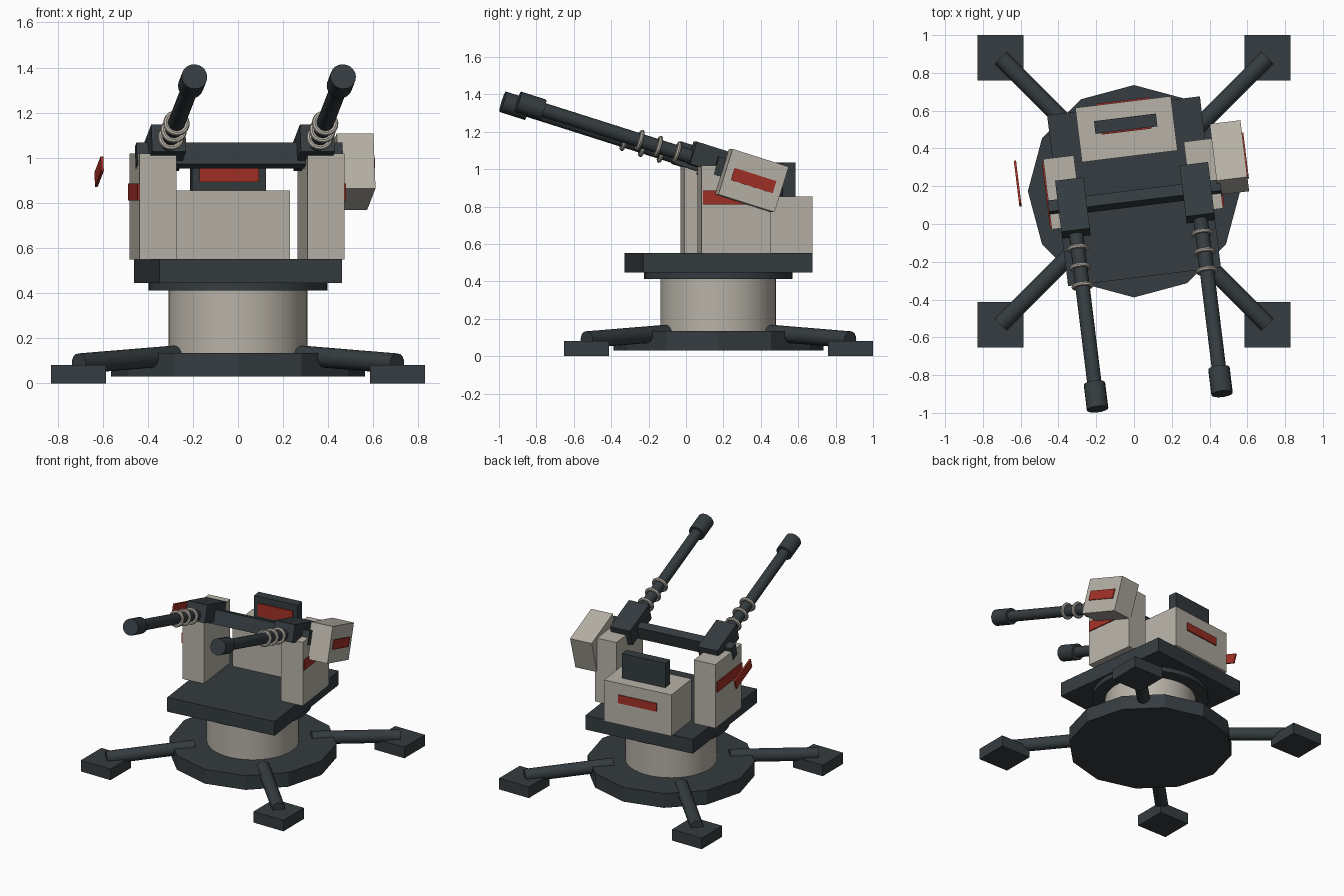
import bpy, bmesh
from math import radians, pi
from mathutils import Matrix, Vector

if "Cube" in bpy.data.objects:
    bpy.data.objects.remove(bpy.data.objects["Cube"])

def material(name, rgb):
    m = bpy.data.materials.new(name)
    m.diffuse_color = (*rgb, 1)
    m.use_nodes = True
    m.node_tree.nodes["Principled BSDF"].inputs["Base Color"].default_value = m.diffuse_color
    return m

DARK = material("dark_metal", (0.035, 0.045, 0.05))
PALE = material("pale_paint", (0.48, 0.45, 0.39))
RED = material("red_accent", (0.36, 0.03, 0.02))

CY = 0.1735
WORLD = Matrix.Translation((0, CY, 0))
HEAD = WORLD @ Matrix.Rotation(radians(7), 4, 'Z')               # yawed upper part
GUN = HEAD @ Matrix.Translation((0, -0.04, 1.019)) @ Matrix.Rotation(radians(-17.5), 4, 'X')

def finish(name, bm, mat, frame, smooth=False):
    bmesh.ops.recalc_face_normals(bm, faces=bm.faces)
    me = bpy.data.meshes.new(name)
    bm.to_mesh(me)
    bm.free()
    me.materials.append(mat)
    ob = bpy.data.objects.new(name, me)
    bpy.context.collection.objects.link(ob)
    ob.matrix_world = frame
    if smooth:
        bpy.ops.object.select_all(action='DESELECT')
        ob.select_set(True)
        bpy.context.view_layer.objects.active = ob
        bpy.ops.object.shade_smooth_by_angle(angle=radians(35))
    return ob

def box(name, center, size, mat, frame):
    bm = bmesh.new()
    bmesh.ops.create_cube(bm, size=1, matrix=Matrix.Translation(center) @ Matrix.Diagonal((*size, 1)))
    return finish(name, bm, mat, frame)

def rod(name, a, b, r, mat, frame, sides=24, smooth=True):
    a, b = Vector(a), Vector(b)
    d = b - a
    m = Matrix.Translation((a + b) / 2) @ d.to_track_quat('Z', 'Y').to_matrix().to_4x4()
    bm = bmesh.new()
    bmesh.ops.create_cone(bm, cap_ends=True, segments=sides, radius1=r, radius2=r,
                          depth=d.length, matrix=m)
    return finish(name, bm, mat, frame, smooth)

def ring(name, center, major, minor, mat, frame):
    # circular section swept around the y axis
    bm = bmesh.new()
    verts = bmesh.ops.create_circle(bm, segments=8, radius=minor,
                                    matrix=Matrix.Translation((major, 0, 0)))["verts"]
    bmesh.ops.spin(bm, geom=verts + bm.edges[:], axis=(0, 1, 0), cent=(0, 0, 0),
                   angle=2 * pi, steps=20)
    # rotate section is already in the xy plane, so it sweeps cleanly
    bmesh.ops.remove_doubles(bm, verts=bm.verts, dist=1e-5)
    bmesh.ops.translate(bm, verts=bm.verts, vec=center)
    return finish(name, bm, mat, frame, True)

# Base, column and turntable
rod("base_disc", (0, 0, 0.03), (0, 0, 0.135), 0.562, DARK, WORLD, 12, False)
rod("column", (0, 0, 0.13), (0, 0, 0.415), 0.309, PALE, WORLD, 40)
rod("bearing_ring", (0, 0, 0.412), (0, 0, 0.45), 0.397, DARK, WORLD, 40)

# Legs and feet
for sx, nx in ((-1, "left"), (1, "right")):
    for sy, ny in ((-1, "front"), (1, "back")):
        rod(f"leg_{ny}_{nx}", (sx * 0.28, sy * 0.28, 0.123), (sx * 0.705, sy * 0.705, 0.088),
            0.045, DARK, WORLD, 16)
        box(f"foot_{ny}_{nx}", (sx * 0.7065, sy * 0.7065, 0.041), (0.243, 0.24, 0.082), DARK, WORLD)

# Rotating platform with rear housing and screen
box("platform", (0, 0, 0.4985), (0.815, 0.912, 0.105), DARK, HEAD)
box("rear_housing", (0, 0.331, 0.702), (0.51, 0.29, 0.305), PALE, HEAD)
box("rear_stripe", (0, 0.478, 0.74), (0.29, 0.012, 0.06), RED, HEAD)
box("screen_case", (0, 0.36, 0.942), (0.33, 0.068, 0.186), DARK, HEAD)
box("screen_panel", (0, 0.324, 0.94), (0.265, 0.012, 0.095), RED, HEAD)

# Tilting cross bar
box("cross_bar", (0, 0.005, -0.008), (0.92, 0.062, 0.1), DARK, GUN)

for s, n in ((-1, "left"), (1, "right")):
    # Side pillars
    box(f"pillar_{n}", (s * 0.375, 0.04, 0.785), (0.164, 0.375, 0.47), PALE, HEAD)
    box(f"pillar_stripe_{n}", (s * 0.459, 0.035, 0.848), (0.012, 0.35, 0.075), RED, HEAD)
    # Guns
    x = s * 0.332
    box(f"gun_block_{n}", (x, -0.016, 0.022), (0.152, 0.285, 0.125), DARK, GUN)
    rod(f"barrel_{n}", (x, -0.1, 0), (x, -1.03, 0), 0.038, DARK, GUN, 20)
    rod(f"muzzle_{n}", (x, -0.992, 0), (x, -1.134, 0), 0.057, DARK, GUN, 20)
    for i in range(3):
        ring(f"barrel_ring_{n}_{i + 1}", (x, -0.236 - 0.105 * i, 0), 0.047, 0.012, PALE, GUN)
    # Tilted side accents
    box(f"ammo_stripe_{n}", (s * 0.606, 0.172, -0.03), (0.012, 0.235, 0.068), RED, GUN)

# Ammunition box on the right only
box("ammo_box", (0.523, 0.172, -0.03), (0.164, 0.317, 0.255), PALE, GUN)
